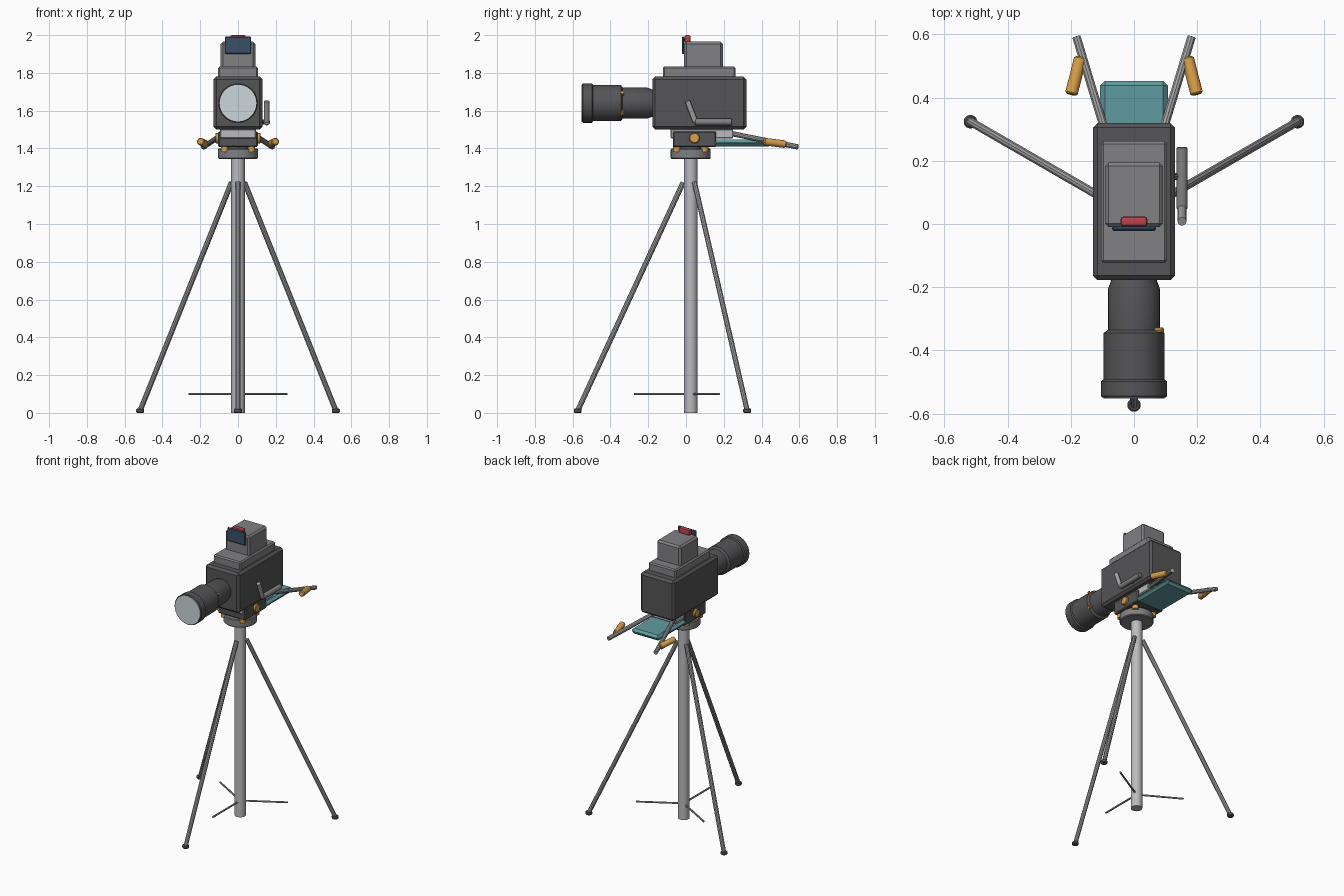
import bpy, bmesh
from math import sin, cos, pi, radians
from mathutils import Vector

if "Cube" in bpy.data.objects:
    bpy.data.objects.remove(bpy.data.objects["Cube"])

CY = 0.025          # y of the tripod axis


def mat(name, r, g, b):
    m = bpy.data.materials.new(name)
    m.diffuse_color = (r, g, b, 1)
    m.use_nodes = True
    m.node_tree.nodes["Principled BSDF"].inputs["Base Color"].default_value = m.diffuse_color
    return m


DARK = mat("dark_grey", 0.09, 0.09, 0.095)
MID = mat("mid_grey", 0.22, 0.22, 0.23)
STEEL = mat("steel", 0.36, 0.36, 0.37)
LIGHT = mat("light_grey", 0.5, 0.5, 0.52)
ORANGE = mat("orange", 0.68, 0.35, 0.07)
TEAL = mat("teal", 0.12, 0.33, 0.35)
BLUE = mat("blue", 0.04, 0.08, 0.14)
RED = mat("red", 0.5, 0.06, 0.07)
GLASS = mat("glass", 0.6, 0.68, 0.7)


def finish(ob, name, m, bevel=0, smooth=True, segments=1):
    ob.name = name
    ob.data.materials.append(m)
    if bevel:
        mod = ob.modifiers.new("bevel", 'BEVEL')
        mod.width = bevel
        mod.segments = segments
        mod.limit_method = 'ANGLE'
    if smooth:
        bpy.ops.object.shade_smooth_by_angle(angle=radians(35))
    return ob


def box(name, x, y, z, m, bevel=0.0, segments=1):
    """Box from (min, max) ranges."""
    bpy.ops.mesh.primitive_cube_add(size=1)
    ob = bpy.context.object
    for v in ob.data.vertices:
        v.co = [lo + (c + 0.5) * (hi - lo) for c, (lo, hi) in zip(v.co, (x, y, z))]
    return finish(ob, name, m, bevel, False, segments)


def rod(name, a, b, r, m, n=12, bevel=0.0):
    """Cylinder between two points."""
    a, b = Vector(a), Vector(b)
    d = b - a
    bpy.ops.mesh.primitive_cylinder_add(vertices=n, radius=r, depth=d.length, location=(a + b) / 2)
    ob = bpy.context.object
    ob.rotation_euler = d.to_track_quat('Z', 'Y').to_euler()
    return finish(ob, name, m, bevel, n > 8)


def lathe_y(name, profile, z, m, n=32):
    """Revolve (y, radius) points around a y axis at height z."""
    bm = bmesh.new()
    rings = [[bm.verts.new((r * cos(2 * pi * i / n), y, z + r * sin(2 * pi * i / n)))
              for i in range(n)] for y, r in profile]
    for p, q in zip(rings, rings[1:]):
        for i in range(n):
            j = (i + 1) % n
            bm.faces.new((p[i], p[j], q[j], q[i]))
    bm.faces.new(rings[0])
    bm.faces.new(rings[-1])
    bmesh.ops.recalc_face_normals(bm, faces=bm.faces)
    me = bpy.data.meshes.new(name)
    bm.to_mesh(me)
    bm.free()
    ob = bpy.data.objects.new(name, me)
    bpy.context.collection.objects.link(ob)
    bpy.ops.object.select_all(action='DESELECT')
    ob.select_set(True)
    bpy.context.view_layer.objects.active = ob
    return finish(ob, name, m)


# Pedestal: column, three legs with feet, short spreader rods
rod("column", (0, CY, 0), (0, CY, 1.36), 0.036, LIGHT, 24)
for i, ang in enumerate((-90, 30, 150)):
    dx, dy = cos(radians(ang)), sin(radians(ang))
    at = lambda r, z: (r * dx, CY + r * dy, z)
    rod(f"leg_{i}", at(0.04, 1.22), at(0.598, 0.012), 0.014, STEEL, 10)
    rod(f"foot_{i}", at(0.598, 0), at(0.598, 0.022), 0.023, DARK, 8, 0.005)
    rod(f"spreader_{i}", at(0, 0.1), at(0.3, 0.1), 0.006, STEEL, 8)

# Pan head: disc, bolts, tilt block, sliding plate, side knobs
rod("pan_disc", (0, CY, 1.345), (0, CY, 1.4), 0.106, MID, 32, 0.005)
box("tilt_block", (-0.105, 0.105), (-0.07, 0.16), (1.408, 1.49), DARK, 0.006)
rod("pan_neck", (0, CY, 1.39), (0, CY, 1.42), 0.06, DARK, 24)
box("sliding_plate", (-0.095, 0.095), (-0.082, 0.25), (1.453, 1.503), LIGHT, 0.005)
for s in (-1, 1):
    for t in (-1, 1):
        rod("pan_bolt", (s * 0.071, CY + t * 0.073, 1.382), (s * 0.071, CY + t * 0.073, 1.41), 0.02, ORANGE, 12)
    rod("tilt_knob", (s * 0.1, 0.045, 1.455), (s * 0.12, 0.045, 1.455), 0.028, ORANGE, 20, 0.004)
    # Pan bars and grips
    rod("pan_bar", (s * 0.048, 0.15, 1.497), (s * 0.182, 0.592, 1.408), 0.014, STEEL, 10)
    rod("pan_grip", (s * 0.169, 0.528, 1.422), (s * 0.199, 0.41, 1.437), 0.02, ORANGE, 12, 0.005)

# Rear control panel
box("control_panel", (-0.107, 0.107), (0.14, 0.453), (1.41, 1.447), TEAL, 0.015)

# Camera body and stacked viewfinder housing
box("camera_body", (-0.13, 0.13), (-0.178, 0.32), (1.5, 1.78), DARK, 0.015)
box("top_plate", (-0.105, 0.105), (-0.123, 0.262), (1.77, 1.833), MID, 0.008)
box("viewfinder_housing", (-0.092, 0.092), (-0.01, 0.195), (1.82, 1.965), MID, 0.012)
box("front_screen", (-0.07, 0.07), (-0.022, -0.008), (1.9, 1.992), BLUE, 0.005)
box("tally_lamp", (-0.042, 0.042), (-0.008, 0.024), (1.96, 2.0), RED, 0.009, 2)

# Lens barrel, front glass and set screws
LZ = 1.64
lathe_y("lens_barrel", [(-0.16, 0.07), (-0.178, 0.072), (-0.205, 0.082), (-0.335, 0.082),
                        (-0.345, 0.096), (-0.492, 0.096), (-0.498, 0.104), (-0.545, 0.104),
                        (-0.55, 0.1)], LZ, DARK)
rod("front_glass", (0, -0.54, LZ), (0, -0.553, LZ), 0.097, GLASS, 32)
for a in (-32, 32):
    c, s = cos(radians(a)), sin(radians(a))
    rod("lens_screw", (0.075 * c, -0.337, LZ + 0.075 * s), (0.107 * c, -0.337, LZ + 0.107 * s), 0.009, ORANGE, 10)

# Side crank: slanted arm and horizontal bar
rod("crank_arm", (0.152, 0.008, 1.65), (0.152, 0.05, 1.54), 0.014, STEEL, 12)
rod("crank_bar", (0.152, 0.048, 1.54), (0.152, 0.243, 1.54), 0.018, MID, 12, 0.003)
rod("crank_axle", (0.12, 0.15, 1.54), (0.152, 0.15, 1.54), 0.012, DARK, 10)
